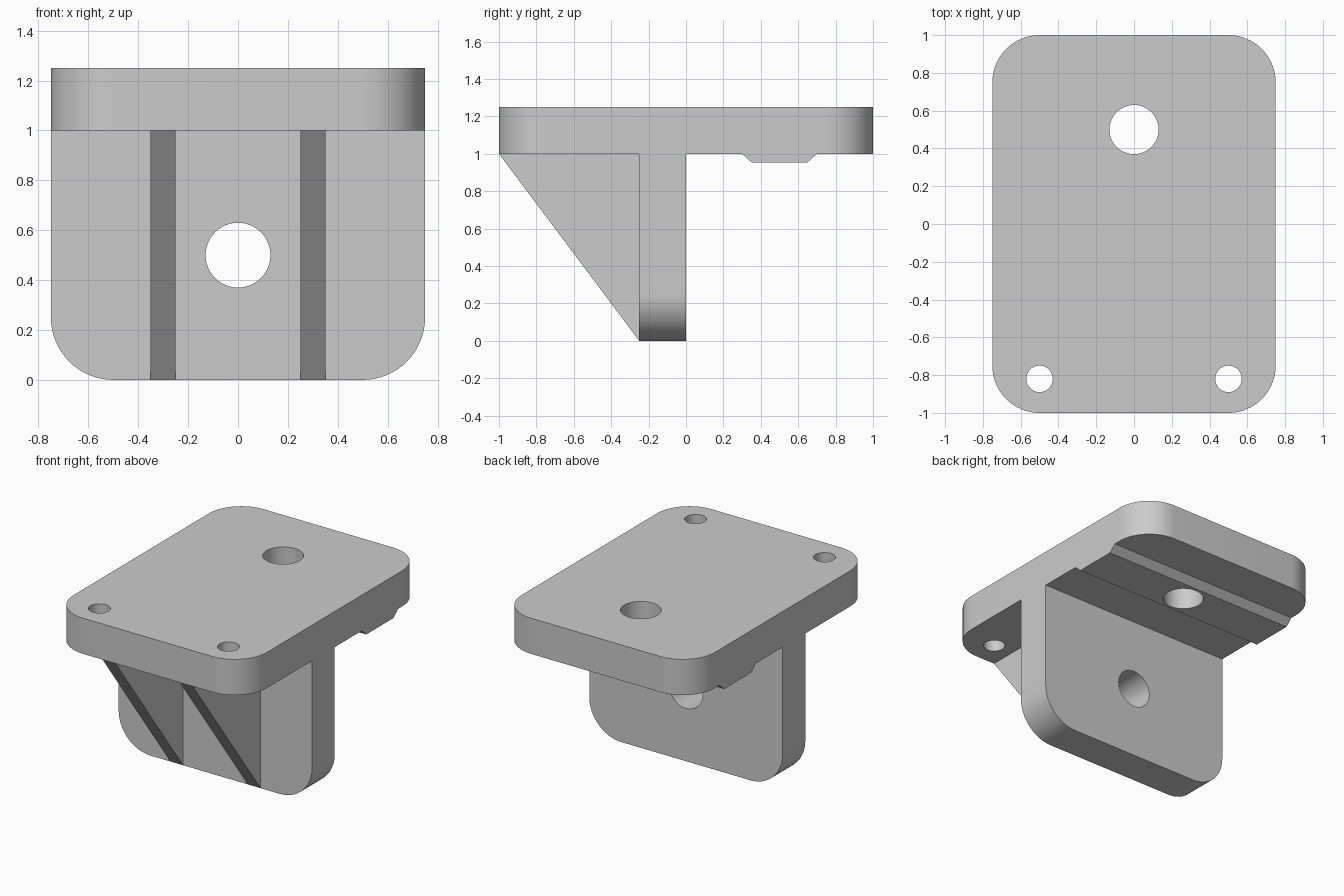
import bpy
import bmesh
from math import cos, sin, pi, radians
from mathutils import Vector

default = bpy.data.objects.get("Cube")
if default:
    bpy.data.objects.remove(default, do_unlink=True)

grey = bpy.data.materials.new("plain grey")
grey.use_nodes = True
colour = (0.6, 0.6, 0.6, 1)
grey.diffuse_color = colour
grey.node_tree.nodes["Principled BSDF"].inputs["Base Color"].default_value = colour

# Each axis takes a flat profile (a, b) and a depth t to a point in space
PLACE = {
    "x": lambda a, b, t: (t, a, b),
    "y": lambda a, b, t: (a, t, b),
    "z": lambda a, b, t: (a, b, t),
}


def prism(name, profile, axis, start, end):
    """Extrude a closed profile along an axis."""
    bm = bmesh.new()
    place = PLACE[axis]
    face = bm.faces.new([bm.verts.new(place(a, b, start)) for a, b in profile])
    step = Vector(place(0, 0, end - start))
    new = bmesh.ops.extrude_face_region(bm, geom=[face])["geom"]
    bmesh.ops.translate(bm, vec=step, verts=[v for v in new if isinstance(v, bmesh.types.BMVert)])
    # The starting face must remain as a closing cap
    if not face.is_valid:
        bmesh.ops.holes_fill(bm, edges=bm.edges)
    bmesh.ops.recalc_face_normals(bm, faces=bm.faces)
    mesh = bpy.data.meshes.new(name)
    bm.to_mesh(mesh)
    bm.free()
    obj = bpy.data.objects.new(name, mesh)
    mesh.materials.append(grey)
    bpy.context.collection.objects.link(obj)
    return obj


def arc(cx, cy, r, first, sweep, steps):
    angles = [first + sweep * i / steps for i in range(steps + 1)]
    return [(cx + r * cos(t), cy + r * sin(t)) for t in angles]


def circle(cx, cy, r):
    return arc(cx, cy, r, 0, 2 * pi, 48)[:-1]


def combine(target, part, operation):
    """Join or cut a part and discard the helper."""
    mod = target.modifiers.new(operation.lower(), "BOOLEAN")
    mod.operation = operation
    mod.solver = "EXACT"
    mod.object = part
    bpy.ops.object.select_all(action="DESELECT")
    bpy.context.view_layer.objects.active = target
    target.select_set(True)
    bpy.ops.object.modifier_apply(modifier=mod.name)
    bpy.data.objects.remove(part, do_unlink=True)


W, R = 0.75, 0.25
inner = W - R

# Top plate with four rounded corners
outline = []
for i, (sx, sy) in enumerate([(1, 1), (-1, 1), (-1, -1), (1, -1)]):
    outline += arc(sx * inner, sy * (1 - R), R, i * pi / 2, pi / 2, 16)
bracket = prism("mounting_bracket", outline, "z", 1, 1.25)

# Upright plate with rounded lower corners
outline = [(W, 1.1), (-W, 1.1)]
outline += arc(-inner, R, R, pi, pi / 2, 16) + arc(inner, R, R, 1.5 * pi, pi / 2, 16)
combine(bracket, prism("upright_plate", outline, "y", -0.25, 0), "UNION")

# Bevelled ridge beneath the rear of the plate
ridge = [(0.3, 1), (0.35, 0.955), (0.65, 0.955), (0.7, 1), (0.7, 1.1), (0.3, 1.1)]
combine(bracket, prism("bottom_ridge", ridge, "x", -W, W), "UNION")

# Pair of triangular gussets
gusset = [(-1, 1), (-0.25, 0), (-0.1, 0), (-0.1, 1.1), (-0.9, 1.1)]
for side in (-1, 1):
    combine(bracket, prism("gusset", gusset, "x", side * 0.25, side * 0.35), "UNION")

# Bolt holes: two large, two small
for x, y, r in [(0, 0.5, 0.13), (-0.5, -0.82, 0.07), (0.5, -0.82, 0.07)]:
    combine(bracket, prism("hole_cutter", circle(x, y, r), "z", 0.9, 1.4), "DIFFERENCE")
combine(bracket, prism("hole_cutter", circle(0, 0.5, 0.13), "y", -0.4, 0.2), "DIFFERENCE")

bpy.ops.object.shade_smooth_by_angle(angle=radians(30))
